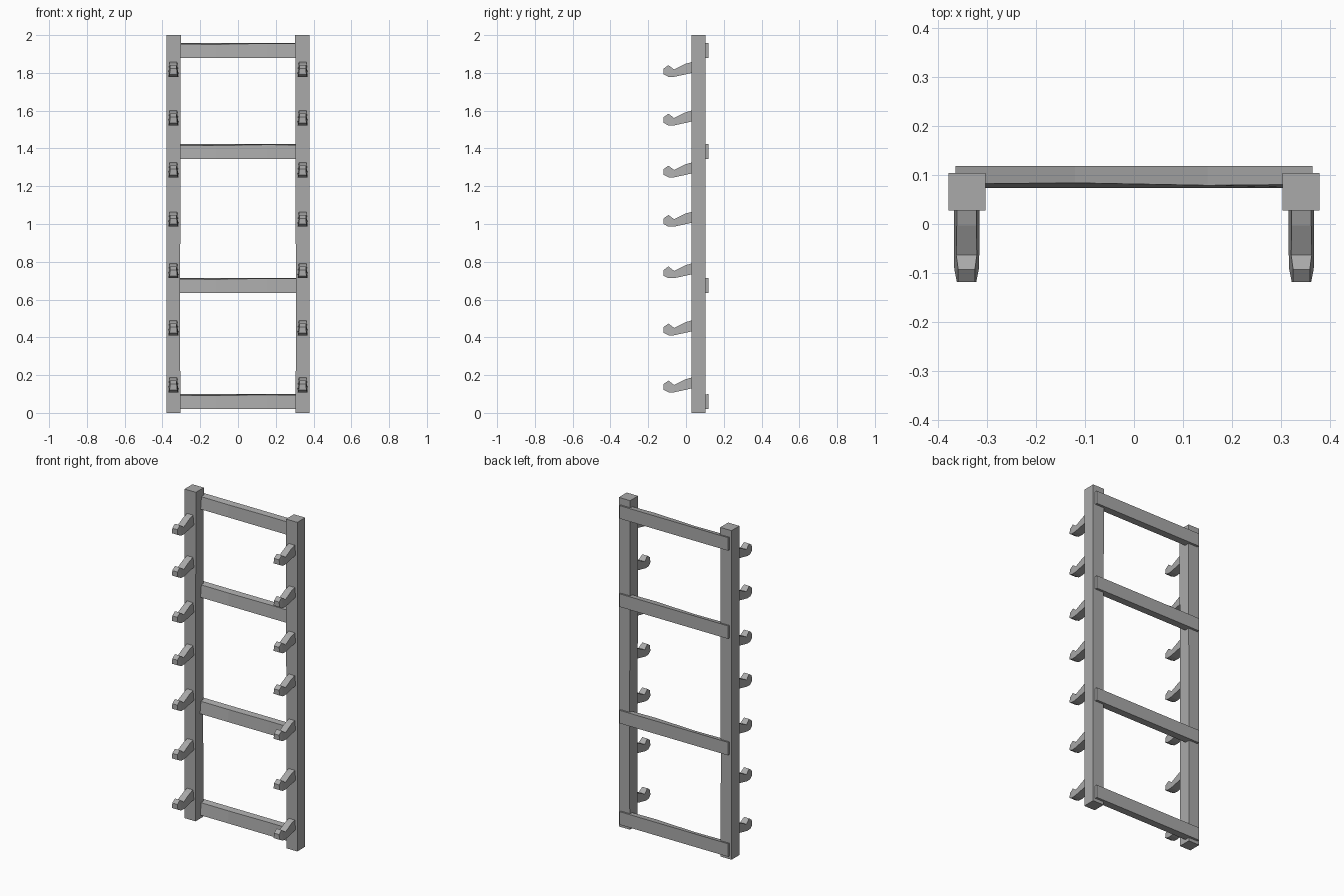
import bpy, bmesh

if "Cube" in bpy.data.objects:
    bpy.data.objects.remove(bpy.data.objects["Cube"])

wood = bpy.data.materials.new("grey")
wood.diffuse_color = (0.4, 0.4, 0.4, 1)
wood.use_nodes = True
wood.node_tree.nodes["Principled BSDF"].inputs["Base Color"].default_value = wood.diffuse_color


def loft(name, sections):
    """Skin a row of four-cornered sections and cap both ends."""
    bm = bmesh.new()
    rings = [[bm.verts.new(p) for p in s] for s in sections]
    for a, b in zip(rings, rings[1:]):
        for i in range(4):
            j = (i + 1) % 4
            bm.faces.new((a[i], a[j], b[j], b[i]))
    bm.faces.new(rings[0])
    bm.faces.new(rings[-1])
    bmesh.ops.recalc_face_normals(bm, faces=bm.faces)
    me = bpy.data.meshes.new(name)
    bm.to_mesh(me)
    bm.free()
    me.materials.append(wood)
    ob = bpy.data.objects.new(name, me)
    bpy.context.collection.objects.link(ob)
    return ob


# Peg side profile: y, top z, bottom z, half width at top, half width at bottom
PEG = [(0.040, 0.000, -0.058, 0.020, 0.026),
       (-0.003, -0.012, -0.068, 0.020, 0.026),
       (-0.063, -0.042, -0.081, 0.021, 0.026),
       (-0.093, -0.019, -0.081, 0.017, 0.025),
       (-0.118, -0.037, -0.068, 0.017, 0.020)]
PEG_TOPS = [0.19, 0.492, 0.794, 1.067, 1.328, 1.603, 1.86]

for side, s in (("left", -1), ("right", 1)):
    # Upright posts, very slightly waisted
    rows = []
    for z, inner in ((0, 0.305), (0.6, 0.307), (1.3, 0.304), (2, 0.303)):
        rows.append([(s * inner, 0.028, z), (s * 0.379, 0.028, z),
                     (s * 0.379, 0.104, z), (s * inner, 0.104, z)])
    loft(side + "_post", rows)

    # Hooked pegs
    for n, top in enumerate(PEG_TOPS):
        c = s * 0.342
        loft(f"{side}_peg_{n + 1}",
             [[(c - ht, y, top + zt), (c + ht, y, top + zt),
               (c + hb, y, top + zb), (c - hb, y, top + zb)]
              for y, zt, zb, ht, hb in PEG])

# Cross rails with a slightly worn front top edge
for n, z in enumerate((0.02, 0.636, 1.344, 1.88)):
    rows = []
    for x, drop in ((-0.365, 0.006), (-0.12, 0.008), (0.15, 0.003), (0.365, 0.005)):
        rows.append([(x, 0.074, z), (x, 0.118, z),
                     (x, 0.118, z + 0.079), (x, 0.076 + drop, z + 0.079 - drop)])
    loft(f"cross_rail_{n + 1}", rows)
